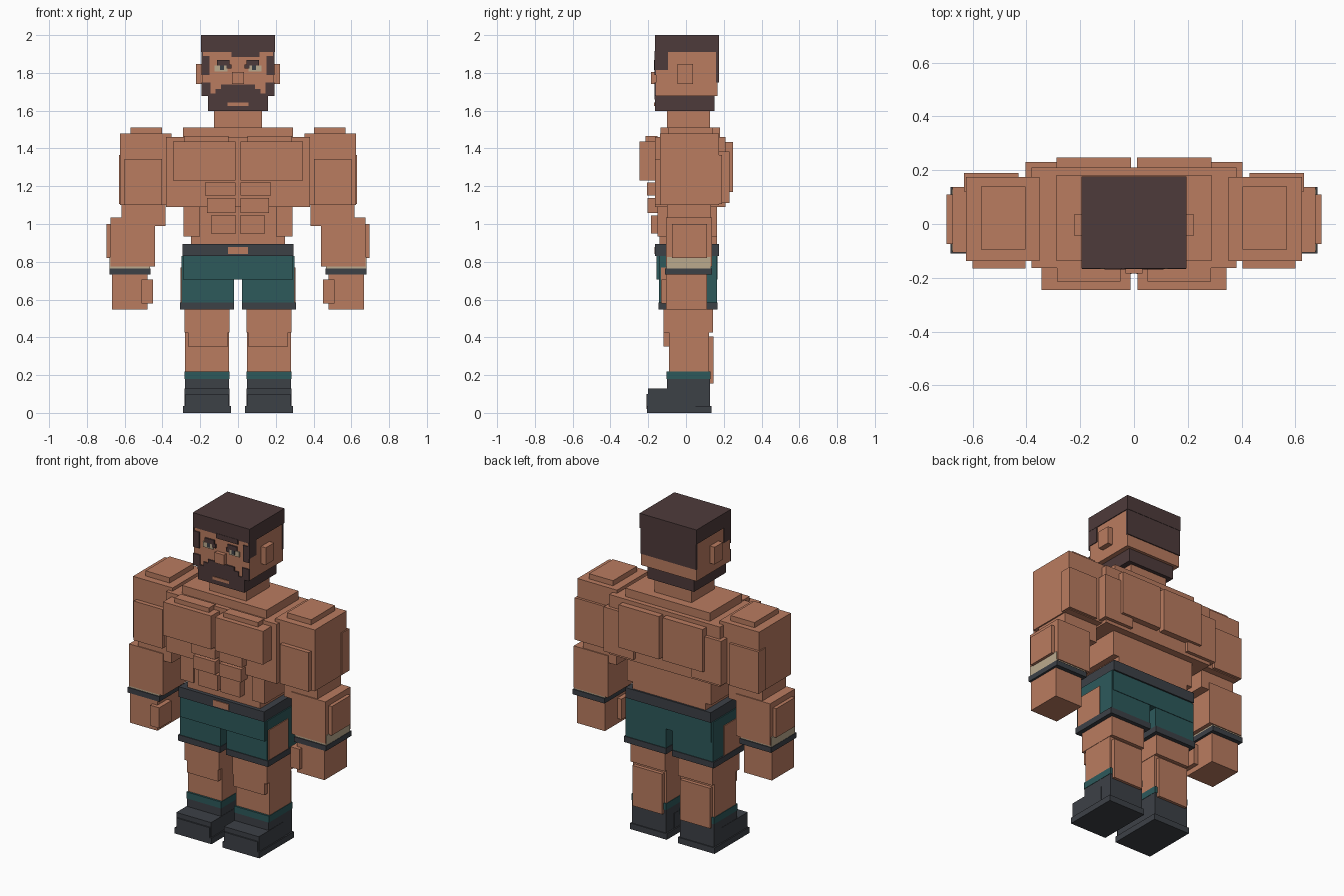
import bpy
import bmesh
from mathutils import Matrix, Vector

default_cube = bpy.data.objects.get("Cube")
if default_cube:
    bpy.data.objects.remove(default_cube, do_unlink=True)


def make_material(name, red, green, blue):
    mat = bpy.data.materials.new(name)
    mat.use_nodes = True
    colour = (red, green, blue, 1)
    mat.diffuse_color = colour
    shader = next(n for n in mat.node_tree.nodes if n.type == "BSDF_PRINCIPLED")
    shader.inputs["Base Color"].default_value = colour
    shader.inputs["Roughness"].default_value = 0.9
    return mat


skin = make_material("skin", .49, .2, .117)
hair = make_material("dark brown hair", .076, .043, .043)
teal = make_material("teal cloth", .026, .1, .105)
charcoal = make_material("charcoal trim", .046, .052, .062)
beige = make_material("beige", .5, .4, .27)


def block(name, material, x, y, z):
    """Box between the given limits on each axis."""
    low, high = (Vector(corner) for corner in zip(x, y, z))
    bm = bmesh.new()
    matrix = Matrix.Translation((low + high) / 2) @ Matrix.Diagonal((*(high - low), 1))
    bmesh.ops.create_cube(bm, size=1, matrix=matrix)
    mesh = bpy.data.meshes.new(name)
    bm.to_mesh(mesh)
    bm.free()
    mesh.materials.append(material)
    obj = bpy.data.objects.new(name, mesh)
    bpy.context.collection.objects.link(obj)
    return obj


def middle(name, material, half, y, z):
    """Box centred across the body."""
    return block(name, material, (-half, half), y, z)


def pair(name, material, x, y, z):
    """Matching boxes on the left and right."""
    block("left_" + name, material, x, y, z)
    block("right_" + name, material, (-x[1], -x[0]), y, z)


# Head, neck and hair
middle("neck", skin, half=.127, y=(-.1, .127), z=(1.48, 1.64))
middle("head", skin, half=.19, y=(-.16, .168), z=(1.677, 1.92))
middle("hair_top", hair, half=.195, y=(-.165, .176), z=(1.91, 2))
middle("hair_back", hair, half=.192, y=(.16, .174), z=(1.75, 1.915))
middle("beard_jaw", hair, half=.16, y=(-.165, .15), z=(1.597, 1.679))
pair("ear", skin, x=(.18, .222), y=(-.045, .037), z=(1.74, 1.847))
middle("nose", skin, half=.032, y=(-.184, -.15), z=(1.74, 1.804))

# Face plates
face = (-.167, -.159)
raised = (-.169, -.16)
block("fringe", hair, x=(-.035, .115), y=face, z=(1.885, 1.915))
pair("sideburn_front", hair, x=(.15, .193), y=face, z=(1.79, 1.89))
pair("sideburn_side", hair, x=(.186, .194), y=(-.166, -.095), z=(1.815, 1.912))
pair("brow", hair, x=(.045, .11), y=raised, z=(1.84, 1.868))
pair("brow_inner", hair, x=(.035, .06), y=raised, z=(1.822, 1.845))
pair("eye", beige, x=(.055, .125), y=face, z=(1.808, 1.84))
pair("pupil", charcoal, x=(.075, .095), y=raised, z=(1.815, 1.841))
pair("cheek_beard", hair, x=(.145, .192), y=face, z=(1.677, 1.75))
middle("moustache_top", hair, half=.09, y=face, z=(1.7, 1.738))
middle("moustache", hair, half=.12, y=face, z=(1.66, 1.715))
middle("beard_upper", hair, half=.16, y=face, z=(1.66, 1.69))
middle("mouth", skin, half=.055, y=raised, z=(1.625, 1.643))

# Torso
middle("shoulder_slab", skin, half=.29, y=(-.135, .18), z=(1.4, 1.512))
middle("chest", skin, half=.38, y=(-.163, .21), z=(1.09, 1.46))
middle("abdomen", skin, half=.25, y=(-.14, .165), z=(.86, 1.1))
pair("oblique", skin, x=(.2, .288), y=(-.15, .165), z=(.935, 1.1))
pair("pectoral", skin, x=(.013, .343), y=(-.245, -.15), z=(1.23, 1.437))
pair("upper_pectoral", skin, x=(.05, .286), y=(-.214, -.15), z=(1.41, 1.465))
pair("upper_back", skin, x=(.012, .288), y=(.2, .248), z=(1.17, 1.435))
pair("back_muscle", skin, x=(.2, .403), y=(.12, .231), z=(1.11, 1.385))

# Abdominal muscles, top row to bottom row
pair("abs_top", skin, x=(.014, .174), y=(-.207, -.13), z=(1.152, 1.22))
pair("abs_middle", skin, x=(.014, .164), y=(-.205, -.13), z=(1.057, 1.137))
pair("abs_bottom", skin, x=(.01, .142), y=(-.185, -.13), z=(.95, 1.046))

# Arms
pair("shoulder_pad", skin, x=(.403, .568), y=(-.094, .14), z=(1.46, 1.512))
pair("upper_arm", skin, x=(.352, .624), y=(-.138, .174), z=(1.1, 1.48))
pair("biceps", skin, x=(.403, .6), y=(-.165, -.12), z=(1.1, 1.343))
pair("triceps", skin, x=(.43, .631), y=(.12, .19), z=(1.105, 1.365))
pair("elbow", skin, x=(.385, .616), y=(-.1, .132), z=(.99, 1.11))
pair("forearm", skin, x=(.44, .674), y=(-.106, .138), z=(.775, 1.035))
pair("forearm_muscle", skin, x=(.66, .696), y=(-.074, .11), z=(.82, 1))
pair("wrist_patch", beige, x=(.67, .679), y=(-.1, .13), z=(.76, .825))
pair("wrist_wrap", beige, x=(.465, .677), y=(-.104, .132), z=(.76, .776))
pair("wristband", charcoal, x=(.463, .681), y=(-.11, .138), z=(.733, .765))
pair("hand", skin, x=(.478, .668), y=(-.106, .112), z=(.548, .74))
pair("thumb", skin, x=(.45, .512), y=(-.13, -.01), z=(.58, .707))

# Shorts
middle("waistband", charcoal, half=.293, y=(-.163, .176), z=(.83, .893))
middle("buckle", skin, half=.053, y=(-.168, -.16), z=(.84, .877))
middle("shorts_hips", teal, half=.29, y=(-.155, .167), z=(.705, .835))
pair("shorts_leg", teal, x=(.022, .3), y=(-.142, .164), z=(.575, .83))
pair("shorts_hem", charcoal, x=(.02, .308), y=(-.146, .168), z=(.548, .585))
pair("shorts_side_patch", skin, x=(.297, .305), y=(-.132, .06), z=(.585, .77))

# Legs
pair("thigh", skin, x=(.045, .282), y=(-.12, .143), z=(.425, .56))
pair("knee", skin, x=(.054, .265), y=(-.12, .1), z=(.352, .44))
pair("shin", skin, x=(.048, .28), y=(-.09, .122), z=(.2, .43))
pair("calf", skin, x=(.062, .266), y=(.06, .145), z=(.155, .405))

# Socks and boots
pair("sock", teal, x=(.045, .283), y=(-.102, .13), z=(.18, .22))
pair("boot_shaft", charcoal, x=(.047, .281), y=(-.1, .128), z=(.02, .187))
pair("boot_toe", charcoal, x=(.045, .283), y=(-.2, .05), z=(.02, .13))
pair("boot_toe_cap", charcoal, x=(.05, .278), y=(-.208, -.15), z=(.02, .1))
pair("boot_sole", charcoal, x=(.038, .29), y=(-.206, .134), z=(0, .037))
